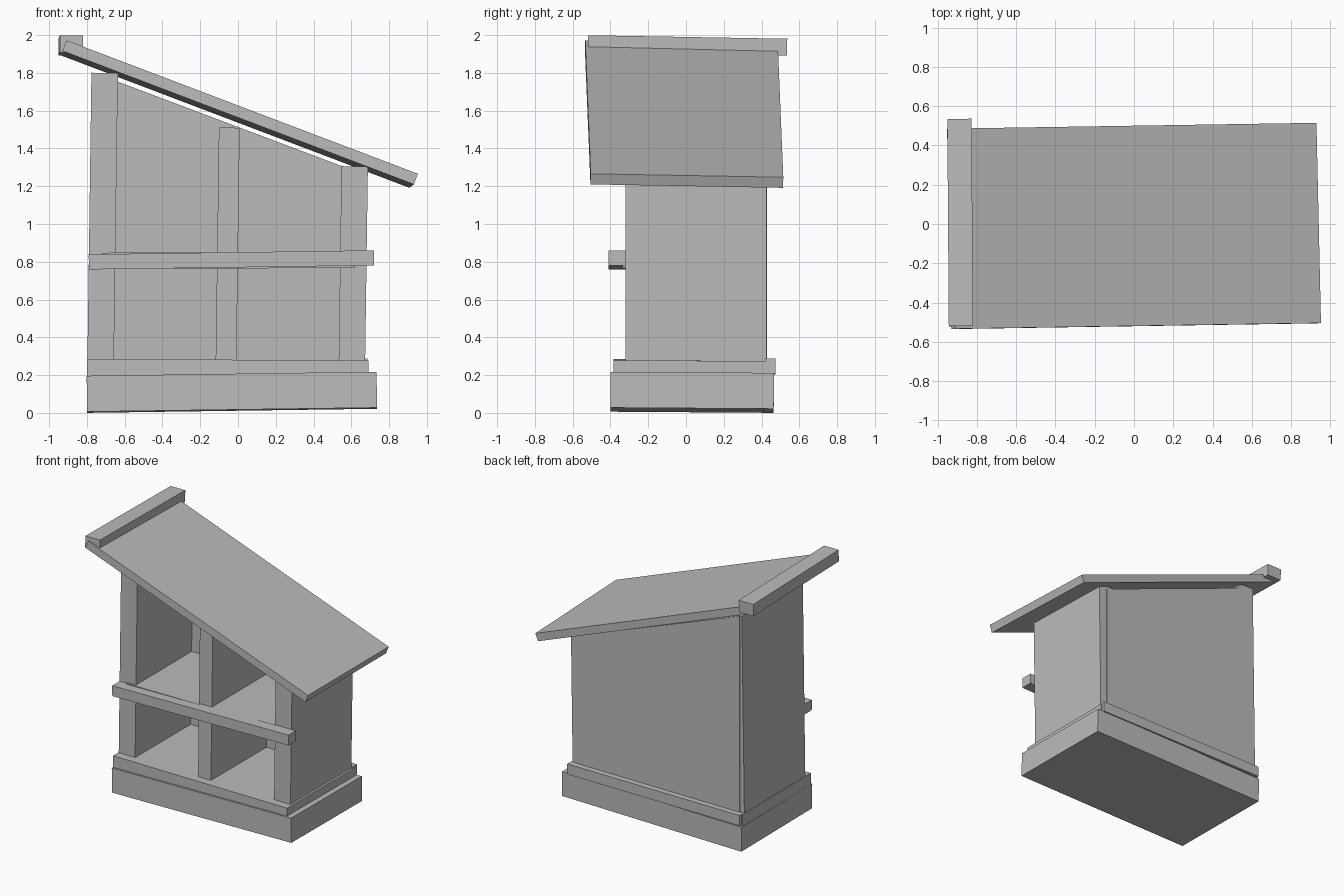
import bpy, bmesh
from math import radians
from mathutils import Matrix, Vector, Euler

cube = bpy.data.objects.get("Cube")
if cube:
    bpy.data.objects.remove(cube, do_unlink=True)

# One plain colour for the whole shelter
grey = bpy.data.materials.new("plain grey")
grey.use_nodes = True
colour = (0.5, 0.5, 0.5, 1)
grey.diffuse_color = colour
grey.node_tree.nodes["Principled BSDF"].inputs["Base Color"].default_value = colour


def finish(name, bm):
    bmesh.ops.recalc_face_normals(bm, faces=bm.faces[:])
    mesh = bpy.data.meshes.new(name)
    bm.to_mesh(mesh)
    bm.free()
    mesh.materials.append(grey)
    obj = bpy.data.objects.new(name, mesh)
    bpy.context.collection.objects.link(obj)
    return obj


def board(name, low, high, tilt=(0, 0, 0)):
    """Box between two corners, turned about its centre by degrees."""
    low, high = Vector(low), Vector(high)
    bm = bmesh.new()
    bmesh.ops.create_cube(bm, size=1, matrix=Matrix.Diagonal((*(high - low), 1)))
    turn = Euler([radians(a) for a in tilt]).to_matrix().to_4x4()
    bm.transform(Matrix.Translation((low + high) / 2) @ turn)
    return finish(name, bm)


def panel(name, outline, front, back):
    """Upright sheet with an x-z outline, from y=front to y=back."""
    bm = bmesh.new()
    face = bm.faces.new([bm.verts.new((x, front, z)) for x, z in outline])
    grown = bmesh.ops.extrude_face_region(bm, geom=[face])["geom"]
    verts = [g for g in grown if isinstance(g, bmesh.types.BMVert)]
    bmesh.ops.translate(bm, verts=verts, vec=(0, back - front, 0))
    return finish(name, bm)


# Foundation and floor
board("base", (-0.80, -0.40, 0.014), (0.735, 0.465, 0.204), (-0.4, -0.8, 0))
board("floor", (-0.80, -0.385, 0.19), (0.69, 0.45, 0.28), (-0.2, 0.3, 0))
board("back_trim", (-0.79, 0.42, 0.205), (0.685, 0.475, 0.285), (0, -0.2, 0))

# Upright walls, leaning a little
for name, x, width, top in (("right_wall", -0.717, 0.14, 1.80),
                            ("middle_wall", -0.055, 0.11, 1.51),
                            ("left_wall", 0.61, 0.14, 1.305)):
    board(name, (x - width / 2, -0.32, 0.22), (x + width / 2, 0.425, top), (0, 0.8, 0))

# Sloping back sheet
panel("back_wall", ((-0.76, 0.25), (0.62, 0.25), (0.62, 1.28), (-0.76, 1.80)), 0.36, 0.43)

# Shelf and the rail nailed in front of it
board("shelf", (-0.72, -0.335, 0.765), (0.62, 0.40, 0.85), (0, -0.2, 0))
board("front_rail", (-0.79, -0.41, 0.77), (0.72, -0.32, 0.85), (0, -0.8, 0))

# Roof and the beam along its high end
board("roof", (-0.995, -0.52, 1.552), (0.995, 0.50, 1.612), (-1.1, 20.8, 0.9))
board("roof_beam", (-0.947, -0.52, 1.90), (-0.823, 0.535, 1.99), (-1.0, 0, 0.4))
